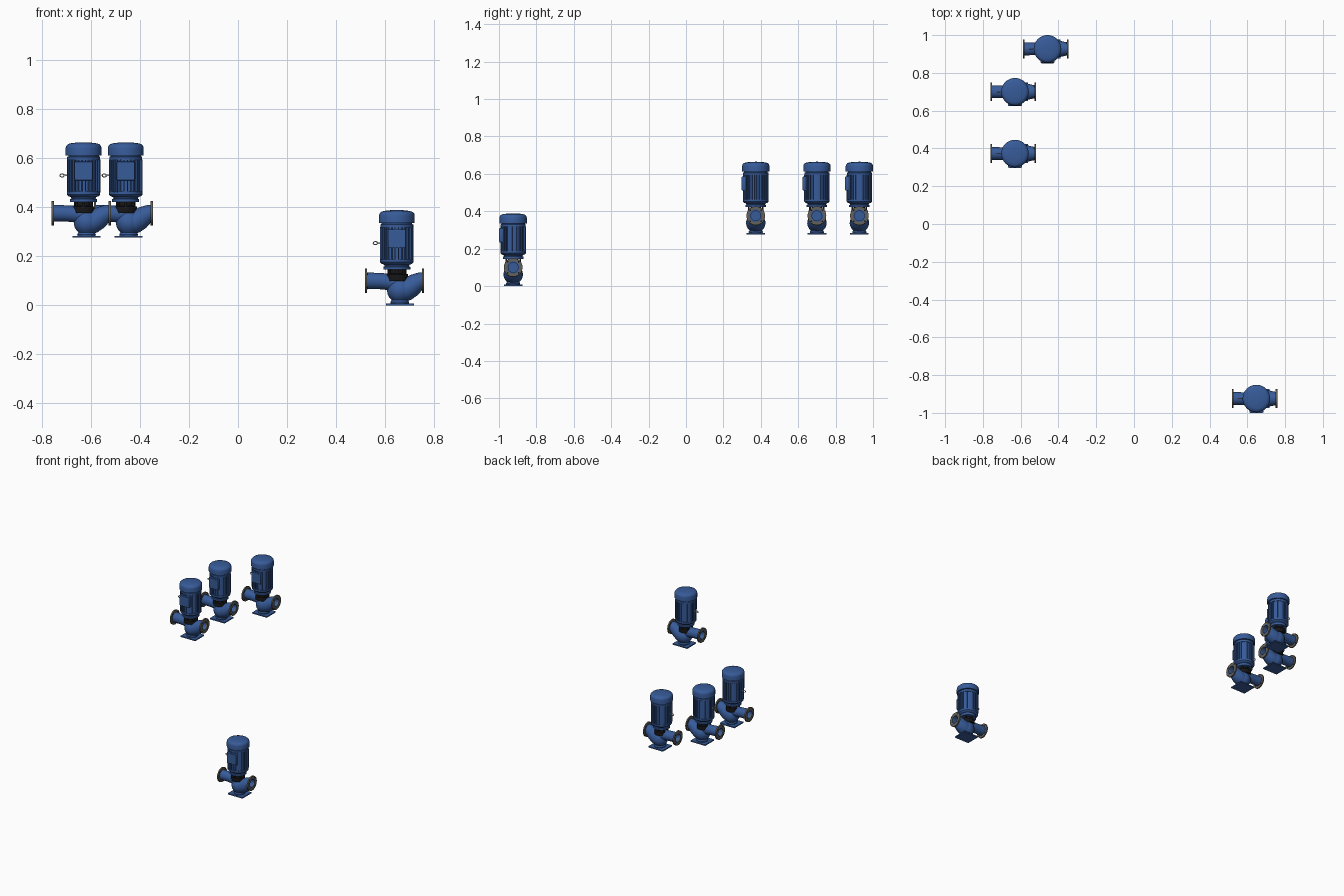
import bpy, bmesh, math
from mathutils import Vector, Matrix

if "Cube" in bpy.data.objects:
    bpy.data.objects.remove(bpy.data.objects["Cube"])


def material(name, rgb):
    m = bpy.data.materials.new(name)
    m.diffuse_color = (*rgb, 1)
    m.use_nodes = True
    m.node_tree.nodes["Principled BSDF"].inputs["Base Color"].default_value = m.diffuse_color
    return m


BLUE = material("pump blue", (0.038, 0.105, 0.32))
GREY = material("flange grey", (0.13, 0.12, 0.10))
BLACK = material("coupling black", (0.008, 0.008, 0.009))
LIGHT = material("light metal", (0.45, 0.46, 0.48))
parts = []


def finish(name, bm, mat, normals=True):
    bmesh.ops.remove_doubles(bm, verts=bm.verts, dist=1e-5)
    if normals:
        bmesh.ops.recalc_face_normals(bm, faces=bm.faces)
    me = bpy.data.meshes.new(name)
    bm.to_mesh(me)
    bm.free()
    me.materials.append(mat)
    ob = bpy.data.objects.new(name, me)
    bpy.context.collection.objects.link(ob)
    bpy.ops.object.select_all(action='DESELECT')
    ob.select_set(True)
    bpy.context.view_layer.objects.active = ob
    bpy.ops.object.shade_smooth_by_angle(angle=math.radians(35))
    parts.append(ob)
    return ob


def loft(name, stations, mat, seg=40, close=False):
    """Skin circles (x, z, radius, axis angle) that lie along the xz plane."""
    bm = bmesh.new()
    rings = []
    for x, z, r, deg in stations:
        a = math.radians(deg)
        n = Vector((-math.sin(a), 0, math.cos(a)))
        rings.append([bm.verts.new(Vector((x, 0, z)) + r * (
            math.cos(2 * math.pi * i / seg) * Vector((0, 1, 0))
            + math.sin(2 * math.pi * i / seg) * n)) for i in range(seg)])
    pairs = list(zip(rings, rings[1:])) + ([(rings[-1], rings[0])] if close else [])
    for p, q in pairs:
        for i in range(seg):
            j = (i + 1) % seg
            bm.faces.new((p[i], p[j], q[j], q[i]))
    return finish(name, bm, mat)


def lathe(name, profile, mat, seg=40):
    return loft(name, [(0, z, r, 90) for r, z in profile], mat, seg)


def add_box(bm, loc, size, rot=0):
    m = (Matrix.Rotation(rot, 4, 'Z') @ Matrix.Translation(loc)
         @ Matrix.Diagonal((*size, 1)))
    bmesh.ops.create_cube(bm, size=1, matrix=m)


def box(name, loc, size, mat, bevel=0.0):
    bm = bmesh.new()
    add_box(bm, loc, size)
    if bevel:
        bmesh.ops.bevel(bm, geom=bm.edges[:], offset=bevel, segments=2,
                        affect='EDGES', profile=0.5)
    return finish(name, bm, mat)


# Foot plate and rounded volute bowl
box("foot_plate", (0.012, 0, 0.004), (0.114, 0.1, 0.008), BLUE)
bowl = [(0.012, 0.004, 0, 90), (0.012, 0.004, 0.036, 90), (0.012, 0.014, 0.038, 90)]
for k in range(9):
    t = math.radians(-50 + 15 * k)
    bowl.append((0.012, 0.062 + 0.052 * math.sin(t), 0.052 * math.cos(t), 90))
bowl.append((0.012, 0.114, 0, 90))
loft("volute_bowl", bowl, BLUE)

# Inlet pipe with an open bore, running into the bowl
loft("inlet_pipe", [(-0.075, 0.1, 0, 0), (-0.075, 0.1, 0.027, 0),
                    (-0.13, 0.1, 0.027, 0), (-0.13, 0.1, 0.034, 0),
                    (-0.11, 0.1, 0.034, 0), (-0.07, 0.099, 0.033, 0),
                    (-0.03, 0.096, 0.034, 0), (0.0, 0.09, 0.034, 0),
                    (0.03, 0.085, 0.026, 0), (0.03, 0.085, 0, 0)], BLUE)

# Outlet elbow, sweeping from the bottom of the bowl up to the right
loft("outlet_elbow", [(0.07, 0.1, 0, 0), (0.07, 0.1, 0.027, 0),
                      (0.111, 0.1, 0.027, 0), (0.111, 0.1, 0.034, 0),
                      (0.097, 0.099, 0.036, 10), (0.078, 0.09, 0.04, 28),
                      (0.056, 0.076, 0.045, 38), (0.03, 0.062, 0.048, 35),
                      (0.01, 0.054, 0.045, 20), (-0.016, 0.05, 0.033, 5),
                      (-0.03, 0.05, 0.015, 0), (-0.033, 0.05, 0, 0)], BLUE)

# Pipe flanges with bolt heads
for side, x0, x1 in (("inlet", -0.13, -0.121), ("outlet", 0.102, 0.111)):
    loft(side + "_flange", [(x0, 0.1, 0.026, 0), (x0, 0.1, 0.05, 0),
                            (x1, 0.1, 0.05, 0), (x1, 0.1, 0.026, 0)],
         GREY, 40, close=True)
    bm = bmesh.new()
    for i in range(4):
        a = math.radians(45 + 90 * i)
        m = (Matrix.Translation(((x0 + x1) / 2, 0.042 * math.cos(a), 0.1 + 0.042 * math.sin(a)))
             @ Matrix.Rotation(math.pi / 2, 4, 'Y'))
        bmesh.ops.create_cone(bm, cap_ends=True, segments=8, radius1=0.005,
                              radius2=0.005, depth=0.0096, matrix=m)
    finish(side + "_flange_bolts", bm, BLACK)

# Black coupling between casing and motor, with bolts
lathe("casing_cover", [(0, 0.1), (0.045, 0.1), (0.045, 0.112), (0.045, 0.127),
                       (0.03, 0.13), (0.028, 0.154), (0, 0.154)], BLACK)
bm = bmesh.new()
for i in range(6):
    a = math.radians(30 + 60 * i)
    add_box(bm, (0.037, 0, 0.136), (0.009, 0.012, 0.034), a)
finish("coupling_posts", bm, BLACK)

# Motor: end bell, finned body and domed fan cover
lathe("motor_end_bell", [(0, 0.146), (0.055, 0.146), (0.055, 0.157), (0.049, 0.16),
                         (0.052, 0.166), (0.063, 0.17), (0.068, 0.176),
                         (0.068, 0.188), (0.06, 0.188), (0, 0.188)], BLUE)
lathe("motor_body", [(0, 0.18), (0.062, 0.18), (0.062, 0.318), (0.067, 0.318),
                     (0.067, 0.33), (0.062, 0.332), (0.062, 0.345), (0, 0.345)], BLUE)
bm = bmesh.new()
for i in range(28):
    add_box(bm, (0.063, 0, 0.252), (0.011, 0.004, 0.134), 2 * math.pi * (i + 0.5) / 28)
finish("motor_fins", bm, BLUE)
lathe("fan_cover", [(0, 0.336), (0.073, 0.336), (0.073, 0.366), (0.071, 0.374),
                    (0.065, 0.381), (0.054, 0.385), (0.03, 0.388), (0, 0.389)], BLUE)

# Terminal box on the front and lifting eye on the left
box("terminal_box", (0, -0.062, 0.272), (0.074, 0.024, 0.076), BLUE, 0.003)
box("terminal_box_lid", (0, -0.0745, 0.272), (0.066, 0.003, 0.068), BLUE)
bm = bmesh.new()
R, r, nu, nv = 0.0085, 0.0026, 20, 8
ring = [[bm.verts.new((-0.0875 + (R + r * math.cos(v * 2 * math.pi / nv)) * math.cos(u * 2 * math.pi / nu),
                       r * math.sin(v * 2 * math.pi / nv),
                       0.254 + 0.75 * (R + r * math.cos(v * 2 * math.pi / nv)) * math.sin(u * 2 * math.pi / nu)))
         for v in range(nv)] for u in range(nu)]
for u in range(nu):
    for v in range(nv):
        bm.faces.new((ring[u][v], ring[(u + 1) % nu][v],
                      ring[(u + 1) % nu][(v + 1) % nv], ring[u][(v + 1) % nv]))
add_box(bm, (-0.07, 0, 0.254), (0.02, 0.006, 0.006))
finish("lifting_eye", bm, LIGHT)

# Four pumps: three on a higher level at the back, one at the front
places = [(0.648, -0.924, 0), (-0.63, 0.373, 0.276),
          (-0.63, 0.7, 0.276), (-0.458, 0.927, 0.276)]
for n, loc in enumerate(places):
    for ob in list(parts):
        if n == len(places) - 1:
            ob.location = loc
        else:
            dup = ob.copy()
            dup.name = f"{ob.name}_{n + 1}"
            dup.location = loc
            bpy.context.collection.objects.link(dup)
